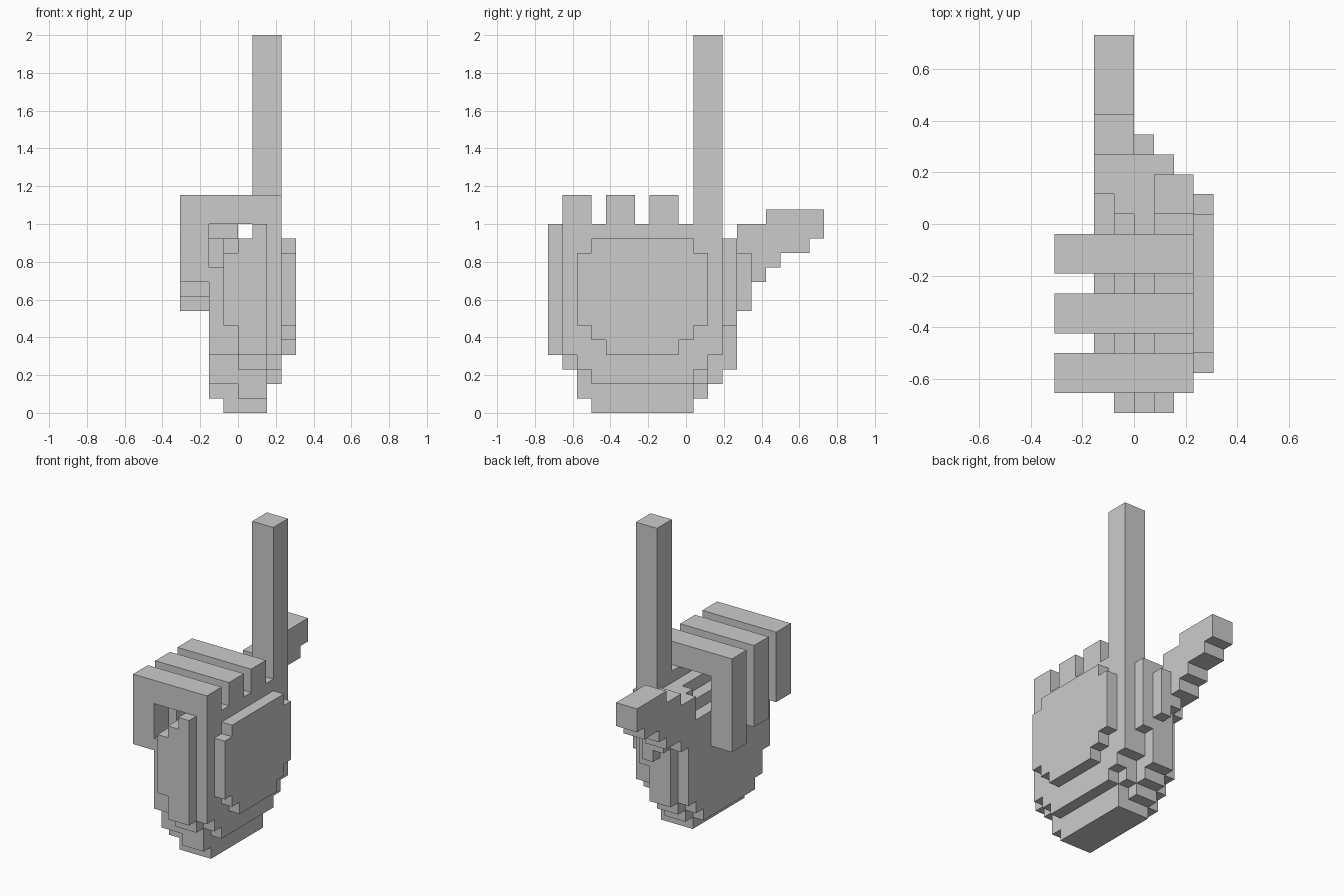
import bpy, bmesh
from mathutils import Vector

if "Cube" in bpy.data.objects:
    bpy.data.objects.remove(bpy.data.objects["Cube"])

U = 1 / 13                      # size of one block
OFFSET = Vector((0, -9.5, 0))   # centres the 19-block depth


def blocks(*boxes):
    """Set of grid cells filled by boxes (x0, x1, y0, y1, z0, z1)."""
    return {(x, y, z) for x0, x1, y0, y1, z0, z1 in boxes
            for x in range(x0, x1) for y in range(y0, y1) for z in range(z0, z1)}


def slab(x0, x1, *runs):
    """Upright slab of the palm from runs (z0, z1, y0, y1)."""
    return blocks(*[(x0, x1, y0, y1, z0, z1) for z0, z1, y0, y1 in runs])


def curled_finger(y, tip):
    return blocks((-4, 3, y, y + 2, 13, 15), (-4, -2, y, y + 2, tip, 15))


parts = {}

# Palm, slab by slab from the back of the hand to the inside
parts["palm"] = (
    slab(2, 3, (2, 3, 3, 10), (3, 4, 2, 11), (4, 13, 1, 12))
    | slab(1, 2, (0, 1, 3, 10), (1, 2, 2, 10), (2, 3, 2, 11), (3, 4, 1, 11),
           (4, 6, 0, 12), (6, 12, 0, 13), (12, 13, 0, 12))
    | slab(0, 1, (0, 1, 3, 10), (1, 2, 2, 11), (2, 3, 2, 12), (3, 4, 1, 13),
           (4, 7, 0, 13), (7, 11, 0, 14), (11, 12, 0, 13))
    | slab(-1, 0, (0, 1, 3, 10), (1, 2, 3, 11), (2, 3, 2, 12), (3, 4, 2, 13),
           (4, 6, 1, 13), (6, 11, 0, 13), (11, 12, 10, 13))
    | slab(-2, -1, (1, 2, 3, 10), (2, 3, 2, 11), (3, 4, 2, 12),
           (4, 10, 1, 12), (10, 12, 11, 12)))

# Raised pad on the back of the hand
parts["back_pad"] = slab(3, 4, (4, 5, 4, 9), (5, 6, 3, 10), (6, 11, 2, 11), (11, 12, 3, 10))

# Fingers
parts["index_finger"] = blocks((1, 3, 10, 12, 13, 26))
parts["middle_finger"] = curled_finger(7, 7)
parts["ring_finger"] = curled_finger(4, 8)
parts["little_finger"] = curled_finger(1, 9)

# Thumb, stepping outward and up
parts["thumb"] = blocks(
    (-2, -1, 12, 13, 8, 12), (-1, 0, 13, 14, 8, 13), (-2, -1, 13, 14, 9, 13),
    (-2, 0, 14, 15, 9, 13), (-2, 0, 15, 16, 10, 14),
    (-2, 0, 16, 18, 11, 14), (-2, 0, 18, 19, 12, 14))

everything = set().union(*parts.values())


def build(name, cells):
    """Skin the outer faces of a part and merge the flat areas."""
    bm = bmesh.new()
    verts = {}
    for cell in cells:
        for axis in range(3):
            for side in (0, 1):
                near = list(cell)
                near[axis] += 2 * side - 1
                if tuple(near) in everything:
                    continue
                a, b = (axis + 1) % 3, (axis + 2) % 3
                loop = []
                for i, j in ((0, 0), (1, 0), (1, 1), (0, 1)):
                    p = list(cell)
                    p[axis] += side
                    p[a] += i
                    p[b] += j
                    p = tuple(p)
                    if p not in verts:
                        verts[p] = bm.verts.new((Vector(p) + OFFSET) * U)
                    loop.append(verts[p])
                bm.faces.new(loop if side else loop[::-1])
    bmesh.ops.dissolve_limit(bm, angle_limit=0.01, verts=bm.verts[:], edges=bm.edges[:])
    mesh = bpy.data.meshes.new(name)
    bm.to_mesh(mesh)
    bm.free()
    bpy.context.collection.objects.link(bpy.data.objects.new(name, mesh))


for part_name, part_cells in parts.items():
    build(part_name, part_cells)
